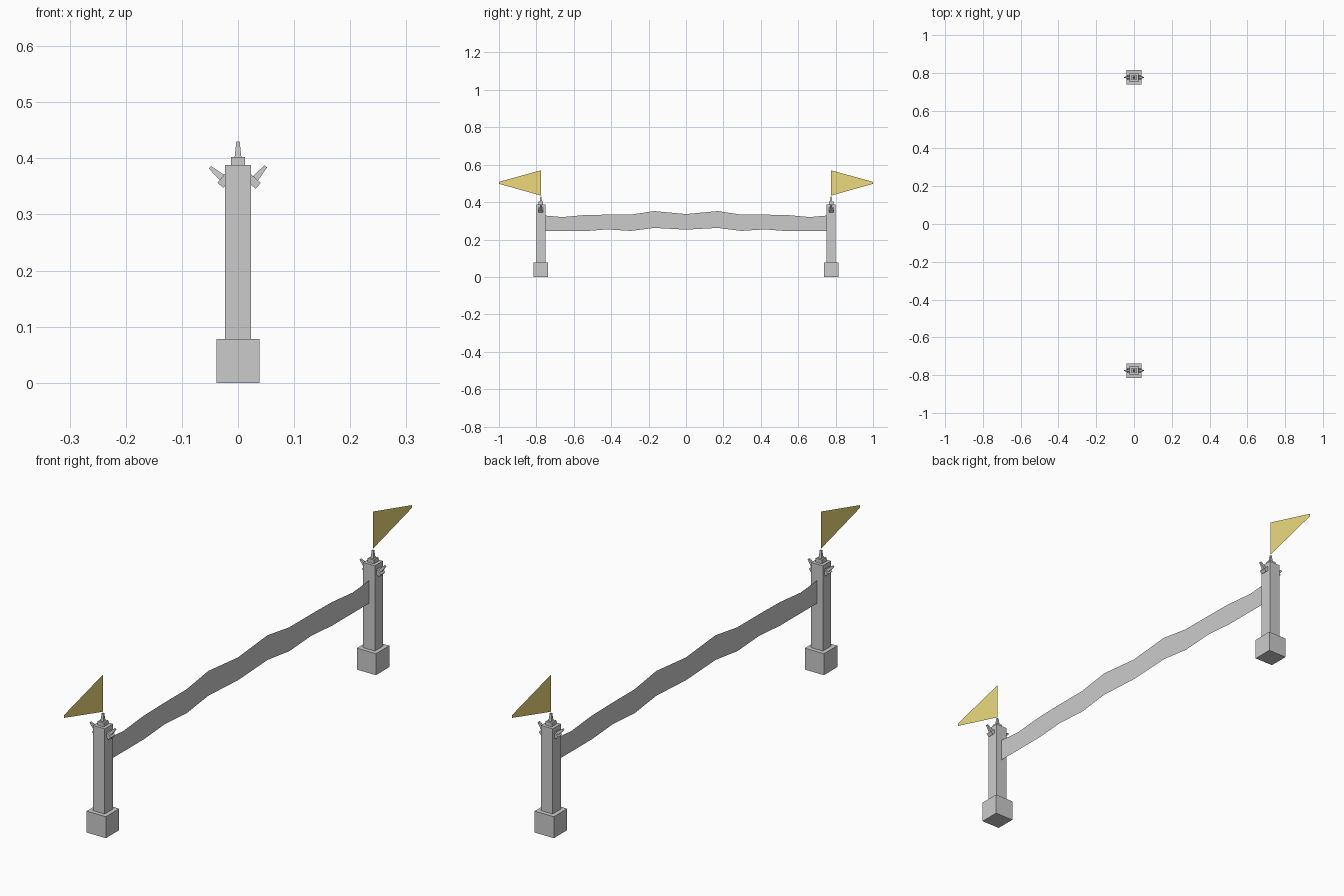
import bpy, bmesh
from math import radians
from mathutils import Matrix, Vector

if "Cube" in bpy.data.objects:
    bpy.data.objects.remove(bpy.data.objects["Cube"])

POST_Y = 0.776


def make_object(name, bm, material=None):
    mesh = bpy.data.meshes.new(name)
    bm.to_mesh(mesh)
    bm.free()
    obj = bpy.data.objects.new(name, mesh)
    bpy.context.collection.objects.link(obj)
    if material:
        mesh.materials.append(material)
    return obj


def add_block(bm, bottom, top, z0, z1, frame=Matrix()):
    """Square block, optionally tapered, standing on z0 in the given frame."""
    made = bmesh.ops.create_cube(bm, size=1)["verts"]
    for v in made:
        width, z = (top, z1) if v.co.z > 0 else (bottom, z0)
        v.co = frame @ Vector((v.co.x * width, v.co.y * width, z))


def add_finial(bm, frame):
    add_block(bm, 0.025, 0.025, 0, 0.014, frame)
    add_block(bm, 0.012, 0.006, 0.014, 0.042, frame)


yellow = bpy.data.materials.new("flag_yellow")
yellow.diffuse_color = (0.84, 0.70, 0.20, 1)
yellow.use_nodes = True
yellow.node_tree.nodes["Principled BSDF"].inputs["Base Color"].default_value = yellow.diffuse_color

for side, label in ((-1, "front"), (1, "back")):
    y = side * POST_Y
    at_post = Matrix.Translation((0, y, 0))

    # Square post on a plinth
    bm = bmesh.new()
    add_block(bm, 0.077, 0.077, 0, 0.078, at_post)
    make_object(label + "_plinth", bm)
    bm = bmesh.new()
    add_block(bm, 0.047, 0.047, 0.078, 0.388, at_post)
    make_object(label + "_post", bm)

    # One upright finial and two leaning ones
    bm = bmesh.new()
    for x, z, angle in ((0, 0.388, 0), (0.022, 0.354, 41), (-0.018, 0.357, -50)):
        add_finial(bm, Matrix.Translation((x, y, z)) @ Matrix.Rotation(radians(angle), 4, 'Y'))
    make_object(label + "_finials", bm)

    # Pennant pointing outward
    bm = bmesh.new()
    outline = [(POST_Y, 0.435), (1.0, 0.498), (1.0, 0.508), (POST_Y, 0.57)]
    bm.faces.new([bm.verts.new((0, side * py, pz)) for py, pz in outline])
    make_object(label + "_pennant", bm, yellow)

# Wavy banner between the posts: (y, bottom z, top z) for half, mirrored
half = [(0, 0.253, 0.336), (0.17, 0.262, 0.352), (0.295, 0.246, 0.333),
        (0.42, 0.254, 0.333), (0.54, 0.245, 0.331), (0.66, 0.245, 0.320),
        (0.753, 0.245, 0.328)]
bm = bmesh.new()
columns = [(bm.verts.new((0, y, lo)), bm.verts.new((0, y, hi)))
           for y, lo, hi in [(-y, lo, hi) for y, lo, hi in half[:0:-1]] + half]
for (a, b), (c, d) in zip(columns, columns[1:]):
    bm.faces.new((a, c, d, b))
make_object("banner", bm)
